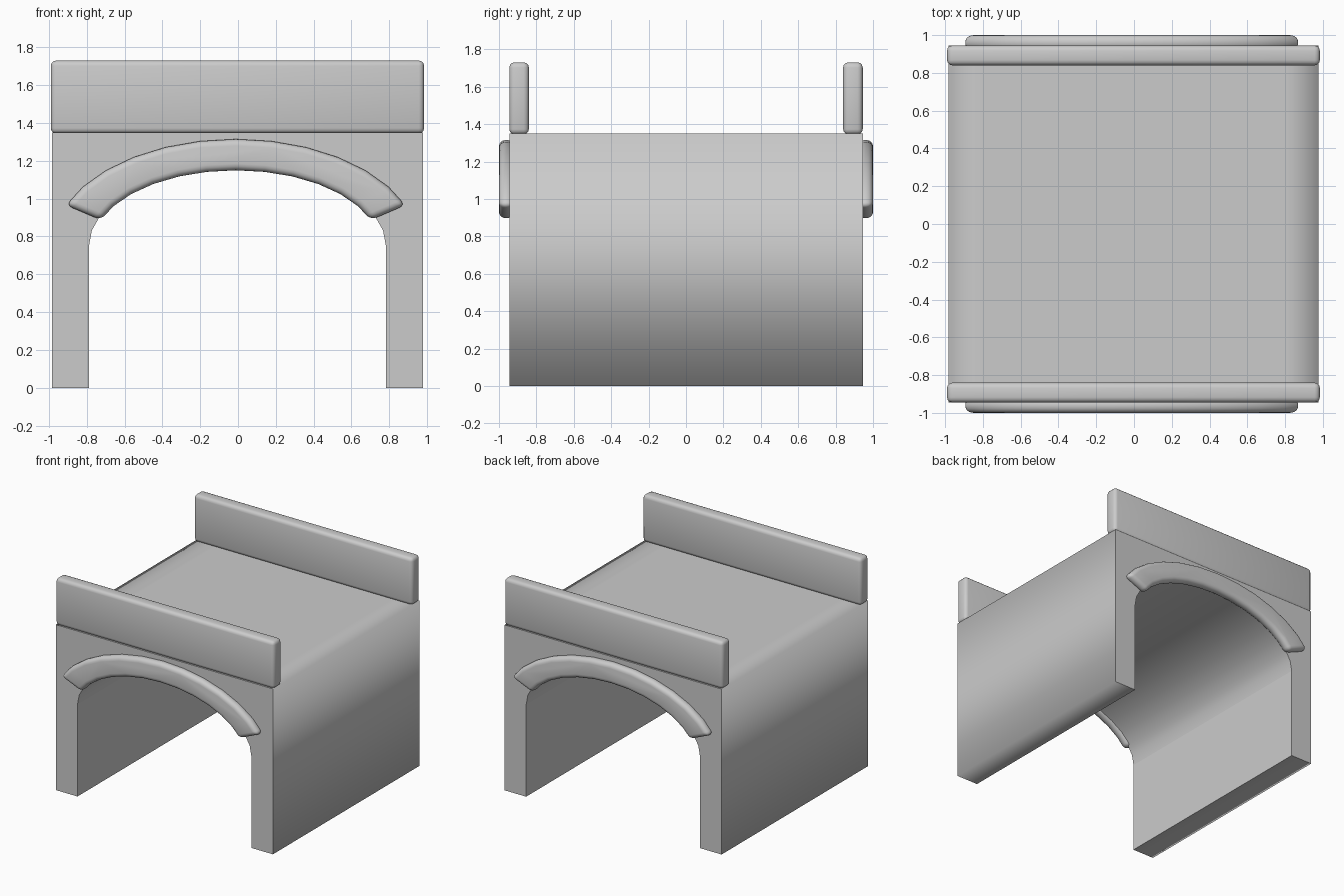
import bpy, bmesh, math

if "Cube" in bpy.data.objects:
    bpy.data.objects.remove(bpy.data.objects["Cube"])

stone = bpy.data.materials.new("grey stone")
stone.use_nodes = True
GREY = (0.6, 0.6, 0.6, 1)
stone.diffuse_color = GREY
stone.node_tree.nodes["Principled BSDF"].inputs["Base Color"].default_value = GREY


def arc(half_width, rise, spring, limit, steps):
    """Points along an elliptical arch, from -x to +x."""
    angles = [limit * (2 * i / steps - 1) for i in range(steps + 1)]
    return [(half_width * math.sin(t), spring + rise * math.cos(t)) for t in angles]


def extrude_profile(name, points, y0, y1, shift):
    """Prism from an x-z outline, running from y0 to y1."""
    bm = bmesh.new()
    face = bm.faces.new([bm.verts.new((x + shift, y0, z)) for x, z in points])
    moved = bmesh.ops.extrude_face_region(bm, geom=[face])["geom"]
    bmesh.ops.translate(bm, vec=(0, y1 - y0, 0),
                        verts=[v for v in moved if isinstance(v, bmesh.types.BMVert)])
    bmesh.ops.recalc_face_normals(bm, faces=bm.faces)
    mesh = bpy.data.meshes.new(name)
    bm.to_mesh(mesh)
    bm.free()
    mesh.materials.append(stone)
    obj = bpy.data.objects.new(name, mesh)
    bpy.context.collection.objects.link(obj)
    return obj


def soften(obj, width, segments):
    bevel = obj.modifiers.new("rounded edges", 'BEVEL')
    bevel.width = width
    bevel.segments = segments
    bevel.limit_method = 'ANGLE'
    bevel.angle_limit = math.radians(40)
    obj.data.shade_smooth()


# Bridge body: deck and two walls around an arched tunnel
W, TOP, SPRING = 0.98, 1.35, 0.75
tunnel = arc(0.785, 0.42, SPRING, math.pi / 2, 16)
deck = [(W, TOP), (0.8, TOP), (-0.8, TOP), (-W, TOP)]
outline = [(-W, 0), (-0.785, 0)] + tunnel + [(0.785, 0), (W, 0)] + deck
body = extrude_profile("bridge_body", outline, -0.945, 0.945, -0.003)
body.data.shade_smooth()
bm = bmesh.new()
bm.from_mesh(body.data)
for edge in bm.edges:
    a, b = edge.verts
    runs_along = abs(a.co.y - b.co.y) > 1
    inner_foot = a.co.z < 0.01 and abs(a.co.x) < 0.9
    springing = abs(a.co.z - SPRING) < 0.01
    edge.smooth = runs_along and not inner_foot and not springing
bm.to_mesh(body.data)
bm.free()

for side, label in ((-1, "front"), (1, "back")):
    # Parapet on the deck edge
    wall = [(-0.987, 1.345), (0.987, 1.345), (0.987, 1.73), (-0.987, 1.73)]
    parapet = extrude_profile(label + "_parapet", wall, side * 0.84, side * 0.945, -0.003)
    soften(parapet, 0.028, 3)

    # Rounded arch moulding over the opening
    outer = arc(0.97, 0.565, SPRING, 1.18, 12)
    inner = arc(0.76, 0.40, SPRING, 1.22, 12)
    trim = extrude_profile(label + "_arch_trim", outer + inner[::-1],
                           side * 0.92, side * 1.0, -0.012)
    soften(trim, 0.035, 4)
